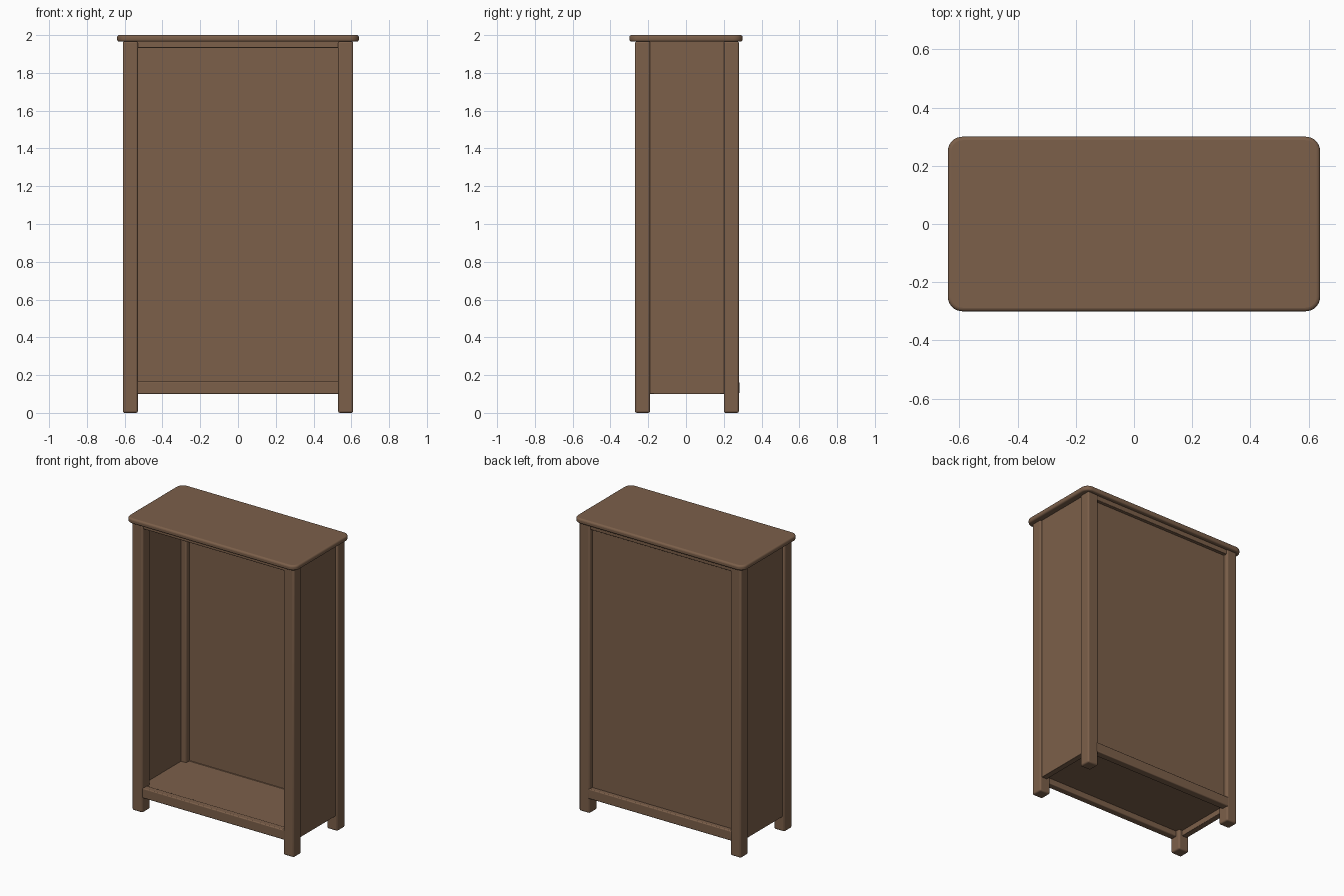
import bpy
import math

cube = bpy.data.objects.get("Cube")
if cube:
    bpy.data.objects.remove(cube, do_unlink=True)

# Single wood colour
wood = bpy.data.materials.new("brown_wood")
wood.use_nodes = True
color = (0.2, 0.115, 0.068, 1)
wood.diffuse_color = color
wood.node_tree.nodes["Principled BSDF"].inputs["Base Color"].default_value = color


def finish(obj, name, bevel, segments=3):
    """Name, colour, round off and smooth one part."""
    obj.name = name
    obj.data.materials.append(wood)
    if bevel:
        mod = obj.modifiers.new("rounded_edges", "BEVEL")
        mod.width = bevel
        mod.segments = segments
        mod.limit_method = "ANGLE"
        mod.angle_limit = math.radians(40)
    bpy.ops.object.shade_smooth_by_angle(angle=math.radians(35))


def board(name, x, y, z, bevel=0.004):
    """Box spanning the given (min, max) ranges."""
    spans = (x, y, z)
    bpy.ops.mesh.primitive_cube_add(size=1, location=[(a + b) / 2 for a, b in spans])
    obj = bpy.context.object
    obj.scale = [b - a for a, b in spans]
    bpy.ops.object.transform_apply(location=False, rotation=False, scale=True)
    finish(obj, name, bevel)


def rounded_slab(name, half_x, half_y, z, radius, bevel, steps=8):
    """Slab with rounded plan corners."""
    ring = []
    for i, (sx, sy) in enumerate([(1, 1), (-1, 1), (-1, -1), (1, -1)]):
        for k in range(steps + 1):
            a = (i + k / steps) * math.pi / 2
            ring.append((sx * (half_x - radius) + radius * math.cos(a),
                         sy * (half_y - radius) + radius * math.sin(a)))
    n = len(ring)
    verts = [(px, py, h) for h in z for px, py in ring]
    faces = [list(range(n))[::-1], list(range(n, 2 * n))]
    faces += [(i, (i + 1) % n, n + (i + 1) % n, n + i) for i in range(n)]
    mesh = bpy.data.meshes.new(name)
    mesh.from_pydata(verts, [], faces)
    obj = bpy.data.objects.new(name, mesh)
    bpy.context.collection.objects.link(obj)
    bpy.ops.object.select_all(action="DESELECT")
    obj.select_set(True)
    bpy.context.view_layer.objects.active = obj
    finish(obj, name, bevel, 4)


LEG_IN, LEG_OUT = 0.53, 0.61
FRONT, BACK = (-0.27, -0.19), (0.2, 0.28)
TOP = 1.967

# Top board
rounded_slab("top_board", 0.64, 0.3, (1.965, 2.0), 0.05, 0.012)

# Legs, side panels and side rails
for side, s in (("left", 1), ("right", -1)):
    def span(a, b):
        return tuple(sorted((s * a, s * b)))
    board(f"front_{side}_leg", span(LEG_IN, LEG_OUT), FRONT, (0, TOP), 0.01)
    board(f"back_{side}_leg", span(LEG_IN, LEG_OUT), BACK, (0, TOP), 0.01)
    board(f"{side}_side_panel", span(0.57, 0.595), (-0.22, 0.23), (0.1, TOP), 0.003)
    board(f"{side}_bottom_rail", span(0.555, 0.595), (-0.2, 0.21), (0.1, 0.16))

# Front and back rails
rail = (-0.54, 0.54)
for end, lower, upper in (("front", (-0.267, -0.22), (-0.262, -0.22)),
                          ("back", (0.23, 0.282), (0.23, 0.272))):
    board(f"{end}_bottom_rail", rail, lower, (0.1, 0.167), 0.006)
    board(f"{end}_top_rail", rail, upper, (1.932, TOP))

# Back panel and floor
board("back_panel", (-0.575, 0.575), (0.233, 0.25), (0.12, TOP), 0)
board("floor_board", (-0.58, 0.58), (-0.24, 0.245), (0.138, 0.163), 0)
